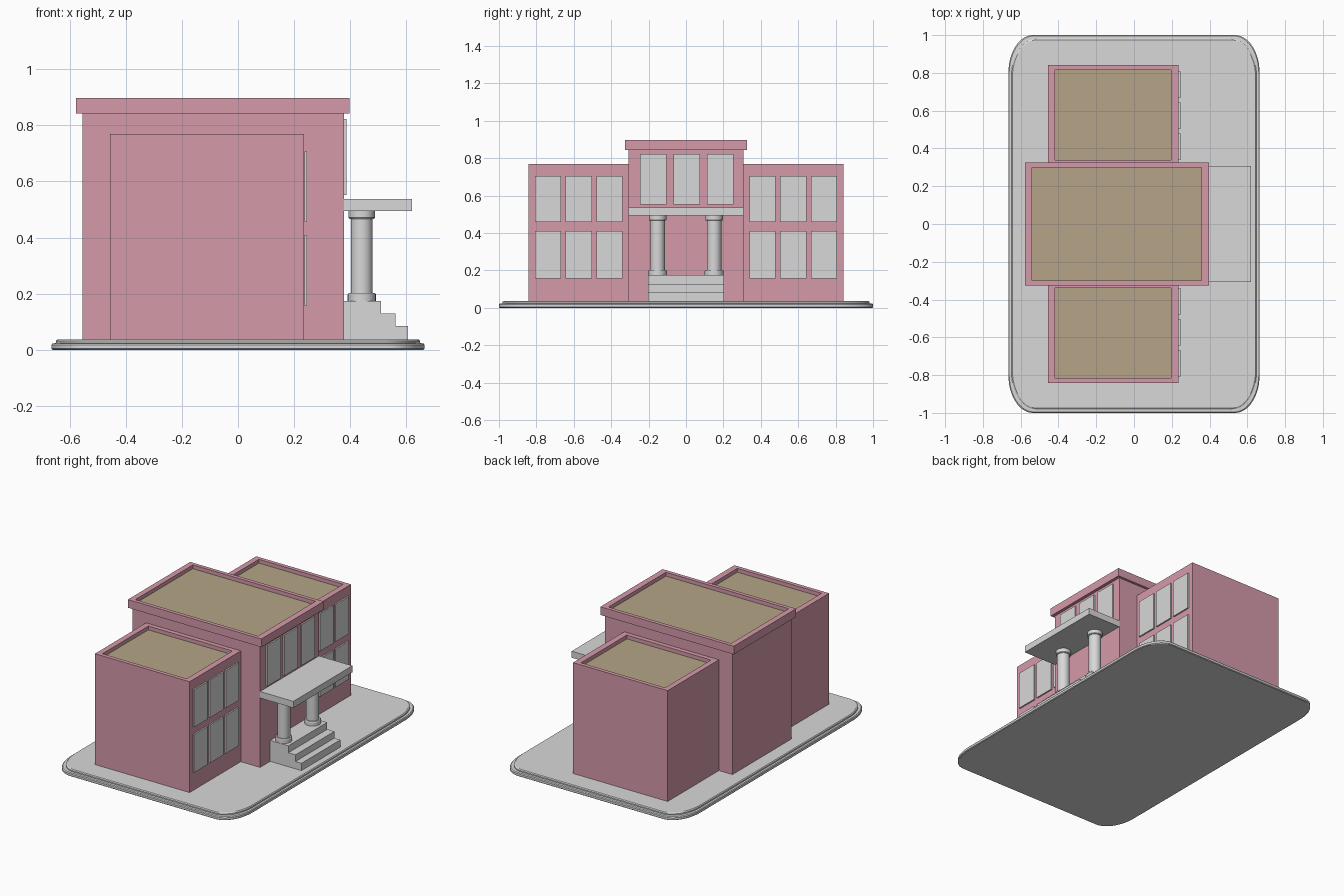
import bpy, bmesh, math

if "Cube" in bpy.data.objects:
    bpy.data.objects.remove(bpy.data.objects["Cube"])


def material(name, rgb):
    m = bpy.data.materials.new(name)
    lin = [(c / 255 / 12.92) if c / 255 <= 0.04045 else ((c / 255 + 0.055) / 1.055) ** 2.4 for c in rgb]
    m.diffuse_color = (*lin, 1.0)
    m.use_nodes = True
    m.node_tree.nodes["Principled BSDF"].inputs["Base Color"].default_value = m.diffuse_color
    return m


PINK = material("pink wall", (213, 155, 170))
TAN = material("tan roof", (182, 165, 135))
GREY = material("light grey", (216, 216, 216))


def loft(name, rings, mats, smooth=False):
    """Skin a stack of closed rings (bottom to top) and cap both ends.
    The top cap takes the last material."""
    bm = bmesh.new()
    vr = [[bm.verts.new(p) for p in ring] for ring in rings]
    n = len(vr[0])
    for a, b in zip(vr, vr[1:]):
        for i in range(n):
            j = (i + 1) % n
            bm.faces.new((a[i], a[j], b[j], b[i]))
    bm.faces.new(vr[0][::-1])
    top = bm.faces.new(vr[-1])
    top.material_index = len(mats) - 1
    bm.normal_update()
    me = bpy.data.meshes.new(name)
    bm.to_mesh(me)
    bm.free()
    for m in mats:
        me.materials.append(m)
    ob = bpy.data.objects.new(name, me)
    bpy.context.collection.objects.link(ob)
    if smooth:
        bpy.ops.object.select_all(action='DESELECT')
        ob.select_set(True)
        bpy.context.view_layer.objects.active = ob
        bpy.ops.object.shade_smooth_by_angle(angle=math.radians(30))
    return ob


def rect(x0, x1, y0, y1, z):
    return [(x0, y0, z), (x1, y0, z), (x1, y1, z), (x0, y1, z)]


def box(name, x0, x1, y0, y1, z0, z1, mat):
    return loft(name, [rect(x0, x1, y0, y1, z0), rect(x0, x1, y0, y1, z1)], [mat])


def rounded(hx, hy, rx, ry, z, seg=12):
    pts = []
    for k, (sx, sy) in enumerate([(1, 1), (-1, 1), (-1, -1), (1, -1)]):
        for i in range(seg + 1):
            a = math.pi / 2 * (k + i / seg)
            pts.append((sx * (hx - rx) + rx * math.cos(a), sy * (hy - ry) + ry * math.sin(a), z))
    return pts


def circle(cx, cy, r, z, n=32):
    return [(cx + r * math.cos(2 * math.pi * i / n), cy + r * math.sin(2 * math.pi * i / n), z)
            for i in range(n)]


# Ground plate with stepped rounded rim
rim = [(0.004, 0), (0, 0.004), (0, 0.018), (0.004, 0.023), (0.016, 0.024), (0.016, 0.032), (0.021, 0.037)]
loft("ground_plate", [rounded(0.665 - d, 1 - d * 1.2, 0.13, 0.2, z) for d, z in rim], [GREY], True)

G = 0.037  # top of the plate

# Central block with cornice and sunken roof
loft("central_block", [
    rect(-0.555, 0.377, -0.308, 0.308, G),
    rect(-0.555, 0.377, -0.308, 0.308, 0.843),
    rect(-0.577, 0.398, -0.325, 0.325, 0.843),
    rect(-0.577, 0.398, -0.325, 0.325, 0.897),
    rect(-0.54, 0.357, -0.3, 0.3, 0.897),
    rect(-0.54, 0.357, -0.3, 0.3, 0.872)], [PINK, TAN])

# Side wings with sunken roofs, and their windows
for s, side in ((-1, "left"), (1, "right")):
    def span(a, b):
        return sorted((s * a, s * b))
    o, i = span(0.308, 0.842), span(0.338, 0.816)
    loft(side + "_wing", [
        rect(-0.456, 0.236, *o, G), rect(-0.456, 0.236, *o, 0.769),
        rect(-0.419, 0.196, *i, 0.769), rect(-0.419, 0.196, *i, 0.744)], [PINK, TAN])
    for c in range(3):
        y = 0.339 + c * 0.1645
        for z0, z1, row in ((0.158, 0.41, "lower"), (0.458, 0.706, "upper")):
            box(f"{side}_{row}_window_{c + 1}", 0.2365, 0.246, *span(y, y + 0.14), z0, z1, GREY)

# Windows above the porch
for c in (-1, 0, 1):
    y = 0.003 + c * 0.179
    box(f"central_window_{c + 2}", 0.3775, 0.387, y - 0.071, y + 0.071, 0.552, 0.822, GREY)

# Porch canopy
box("porch_canopy", 0.377, 0.62, -0.308, 0.308, 0.495, 0.538, GREY)

# Steps, one solid stair profile extruded across the porch
stair = [(0.377, G), (0.606, G), (0.606, 0.085), (0.562, 0.085), (0.562, 0.129),
         (0.51, 0.129), (0.51, 0.175), (0.377, 0.175)]
loft("porch_steps", [[(x, y, z) for x, z in stair] for y in (0.203, -0.203)], [GREY])

# Columns with round base and capital
col = [(0.050, 0.175), (0.050, 0.198), (0.047, 0.203), (0.039, 0.203), (0.039, 0.467),
       (0.044, 0.467), (0.047, 0.471), (0.047, 0.495)]
for y, side in ((-0.152, "left"), (0.15, "right")):
    loft(side + "_column", [circle(0.441, y, r, z) for r, z in col], [GREY], True)
